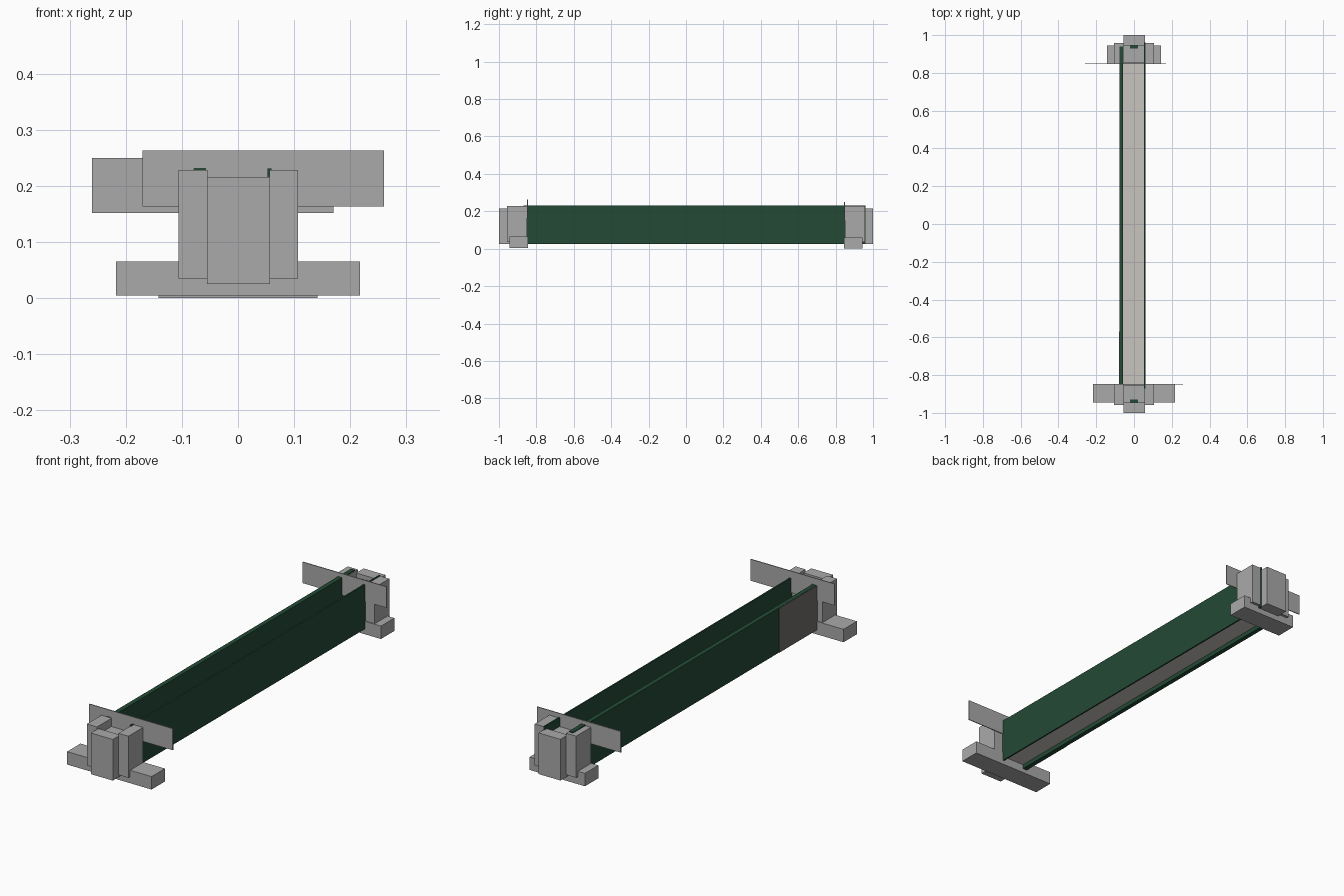
import bpy

if "Cube" in bpy.data.objects:
    bpy.data.objects.remove(bpy.data.objects["Cube"])


def material(name, rgb):
    m = bpy.data.materials.new(name)
    m.diffuse_color = (*rgb, 1)
    m.use_nodes = True
    m.node_tree.nodes["Principled BSDF"].inputs["Base Color"].default_value = m.diffuse_color
    return m


CONCRETE = material("concrete grey", (0.40, 0.40, 0.40))
GREEN = material("girder green", (0.017, 0.068, 0.036))
DECK = material("pale deck", (0.58, 0.56, 0.53))
PANEL = material("dark grey panel", (0.16, 0.157, 0.15))


def box(name, x, y, z, mat):
    """Box from (min, max) ranges on each axis."""
    x, y, z = sorted(x), sorted(y), sorted(z)
    verts = [(a, b, c) for c in z for a, b in
             ((x[0], y[0]), (x[1], y[0]), (x[1], y[1]), (x[0], y[1]))]
    faces = [(3, 2, 1, 0), (4, 5, 6, 7), (0, 1, 5, 4),
             (1, 2, 6, 5), (2, 3, 7, 6), (3, 0, 4, 7)]
    me = bpy.data.meshes.new(name)
    me.from_pydata(verts, [], faces)
    me.materials.append(mat)
    ob = bpy.data.objects.new(name, me)
    bpy.context.collection.objects.link(ob)
    return ob


# Deck and side girders
box("deck", (-0.057, 0.055), (-0.85, 0.85), (0.045, 0.07), DECK)
box("left_girder", (-0.078, -0.057), (-0.85, 0.94), (0.025, 0.232), GREEN)
box("right_girder", (0.053, 0.060), (-0.87, 0.96), (0.025, 0.231), GREEN)

# Grey panel on the outer face of the left girder
box("girder_panel", (-0.080, -0.077), (-0.85, -0.57), (0.025, 0.231), PANEL)

# Abutments: s is the end, then footing half width, footing base, plate ranges
ENDS = (("front", -1, 0.217, 0.005, (-0.17, 0.26), (0.163, 0.263)),
        ("back", 1, 0.142, 0.0, (-0.26, 0.17), (0.152, 0.250)))
for end, s, half, base, plate_x, plate_z in ENDS:
    box(end + "_footing", (-half, half), (s * 0.846, s * 0.944),
        (base, base + 0.06), CONCRETE)
    box(end + "_centre_pier", (-0.055, 0.057), (s * 0.945, s * 1.0),
        (0.025, 0.216), CONCRETE)
    box(end + "_pier_core", (-0.056, 0.058), (s * 0.852, s * 0.946),
        (0.03, 0.19), CONCRETE)
    for side, x in (("left", (-0.106, -0.054)), ("right", (0.056, 0.107))):
        box(f"{end}_{side}_wing", x, (s * 0.85, s * 0.957),
            (0.035, 0.228), CONCRETE)
    # Thin retaining plate across the top of the abutment
    box(end + "_retaining_plate", plate_x, (s * 0.846, s * 0.850),
        plate_z, CONCRETE)
    # Small green bearing strip behind the pier
    box(end + "_bearing", (-0.021, 0.021), (s * 0.929, s * 0.944),
        (0.185, 0.197), GREEN)
